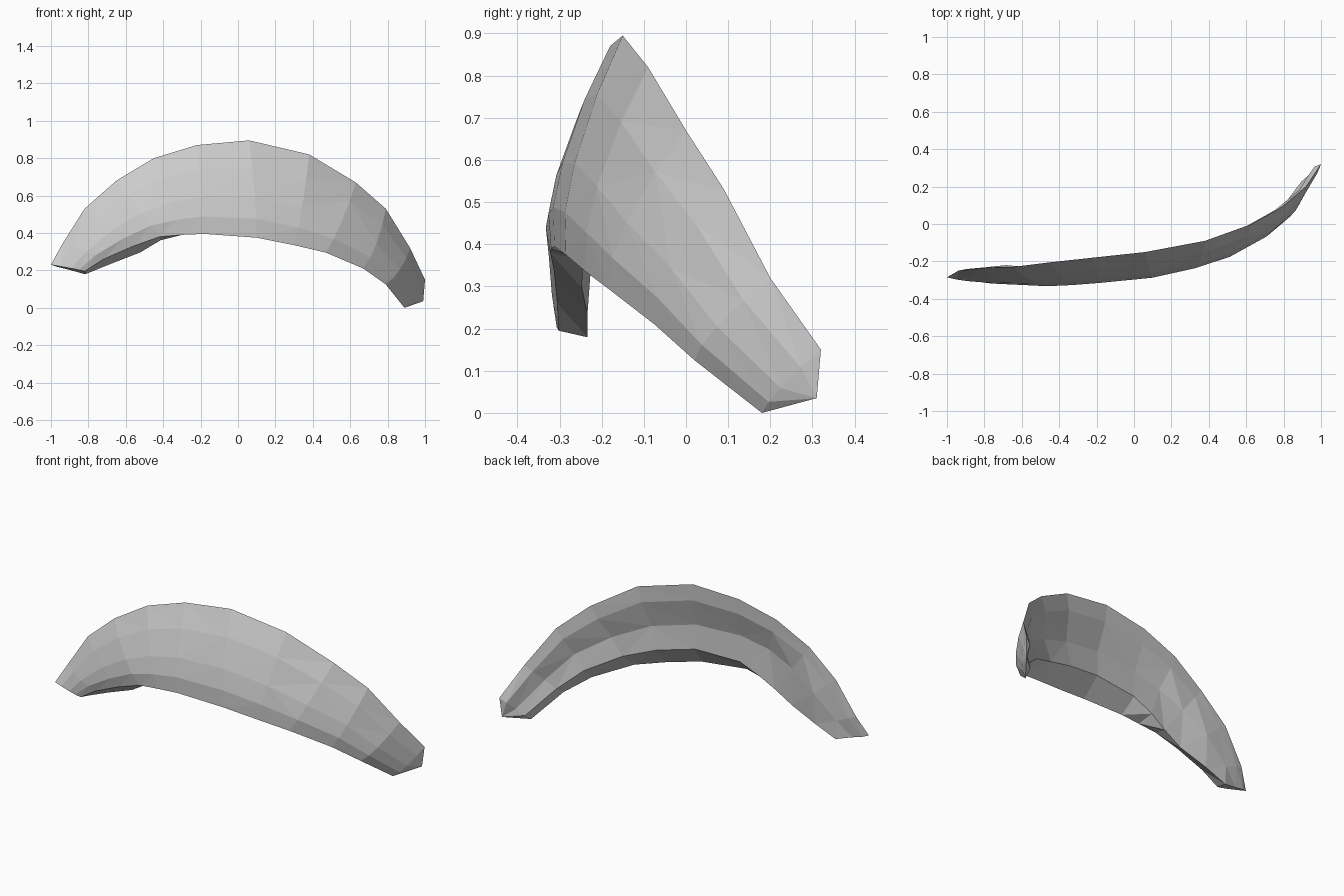
import bpy
import bmesh
from mathutils import Vector

if "Cube" in bpy.data.objects:
    bpy.data.objects.remove(bpy.data.objects["Cube"])

# Stations along the arch: upper rim, lower front rim, front bulge,
# back middle depth, back ridge (fraction down, depth)
stations = [
    ((-1.00, -.285, .23), (-.82, -.302, .195), .01, .035, (1.0, .07)),
    ((-.94, -.25, .34), (-.72, -.305, .26), .03, .045, (1.1, .08)),
    ((-.82, -.235, .53), (-.56, -.312, .33), .035, .055, (1.1, .075)),
    ((-.65, -.23, .68), (-.42, -.322, .38), .035, .04, (1.0, .08)),
    ((-.45, -.205, .80), (-.30, -.32, .39), .035, .02, (.88, .075)),
    ((-.22, -.18, .87), (-.18, -.312, .395), .035, .015, (.80, .06)),
    ((.06, -.15, .895), (.10, -.285, .375), .035, .015, (.76, .055)),
    ((.38, -.09, .82), (.30, -.238, .335), .035, .015, (.76, .055)),
    ((.63, .00, .67), (.47, -.185, .295), .035, .015, (.76, .05)),
    ((.79, .09, .53), (.67, -.075, .21), .035, .015, (.76, .05)),
    ((.92, .20, .32), (.79, .02, .125), .03, .015, (.76, .04)),
    ((1.00, .32, .15), (.89, .18, .0), .02, .01, (.76, .025)),
]

mat = bpy.data.materials.new("light grey")
mat.diffuse_color = (.6, .6, .6, 1)
mat.use_nodes = True
mat.node_tree.nodes["Principled BSDF"].inputs["Base Color"].default_value = mat.diffuse_color

# Curved crescent body, lofted through the stations
bm = bmesh.new()
tops = [Vector(s[0]) for s in stations]
bots = [Vector(s[1]) for s in stations]
mids = [(a + b) / 2 for a, b in zip(tops, bots)]
rings = []
last = len(stations) - 1
for i, (top, bot) in enumerate(zip(tops, bots)):
    along = mids[min(i + 1, last)] - mids[max(i - 1, 0)]
    down = bot - top
    front = down.cross(along).normalized()
    bulge, depth, (ridge_u, ridge_d) = stations[i][2:]
    section = [(0, 0), (.28, bulge * .7), (.6, bulge), (.82, bulge * .8), (1, 0),
               (ridge_u, -ridge_d), (.5, -depth), (.18, -.02)]
    rings.append([bm.verts.new(top + down * u + front * v) for u, v in section])
n = len(section)
for a, b in zip(rings, rings[1:]):
    for j in range(n):
        k = (j + 1) % n
        bm.faces.new((a[j], a[k], b[k], b[j]))

# Blunt left end and pointed right end
bm.faces.new(rings[0])
tip = bm.verts.new((.99, .31, .035))
for j in range(n):
    bm.faces.new((rings[-1][j], rings[-1][(j + 1) % n], tip))

bmesh.ops.triangulate(bm, faces=bm.faces[:])
bmesh.ops.recalc_face_normals(bm, faces=bm.faces[:])
low = min(v.co.z for v in bm.verts)
for v in bm.verts:
    v.co.z -= low
mesh = bpy.data.meshes.new("curved_body")
bm.to_mesh(mesh)
bm.free()
mesh.materials.append(mat)
body = bpy.data.objects.new("curved_body", mesh)
bpy.context.collection.objects.link(body)
